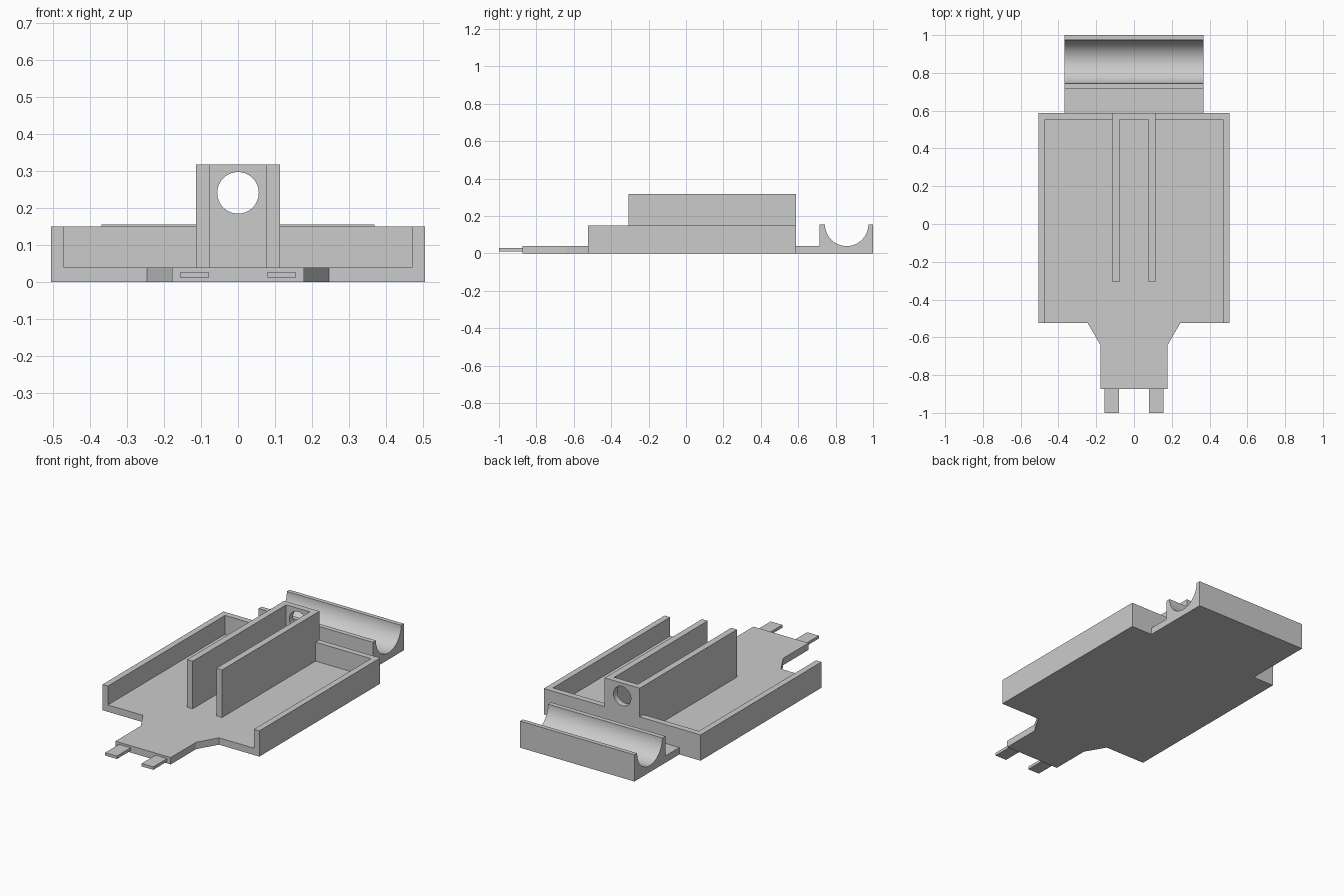
import bpy, bmesh, math
from mathutils import Vector

cube = bpy.data.objects.get("Cube")
if cube:
    bpy.data.objects.remove(cube, do_unlink=True)

grey = bpy.data.materials.new("plain grey")
grey.use_nodes = True
colour = (0.6, 0.6, 0.6, 1)
grey.diffuse_color = colour
grey.node_tree.nodes["Principled BSDF"].inputs["Base Color"].default_value = colour

FLOOR, RIM, TALL = 0.04, 0.15, 0.317      # heights
HALF, INNER = 0.505, 0.47                 # tray half widths
FRONT, BACK, WALL = -0.525, 0.587, 0.035  # tray depth and wall thickness
CH_OUT, CH_IN = 0.113, 0.076              # channel half widths


def extrude(name, points, direction):
    """Solid made by sweeping a flat outline along a direction."""
    bm = bmesh.new()
    face = bm.faces.new([bm.verts.new(p) for p in points])
    swept = bmesh.ops.extrude_face_region(bm, geom=[face])["geom"]
    verts = [v for v in swept if isinstance(v, bmesh.types.BMVert)]
    bmesh.ops.translate(bm, verts=verts, vec=Vector(direction))
    bmesh.ops.recalc_face_normals(bm, faces=bm.faces)
    mesh = bpy.data.meshes.new(name)
    bm.to_mesh(mesh)
    bm.free()
    mesh.materials.append(grey)
    obj = bpy.data.objects.new(name, mesh)
    bpy.context.collection.objects.link(obj)
    return obj


def slab(name, outline, z0, z1):
    return extrude(name, [(x, y, z0) for x, y in outline], (0, 0, z1 - z0))


# Floor plate with the tapered front tongue
half = [(0.178, -0.873), (0.178, -0.64), (0.245, FRONT), (HALF, FRONT), (HALF, BACK)]
slab("floor_plate", half + [(-x, y) for x, y in reversed(half)], 0, FLOOR)

# Tray walls and contact prongs, one on each side
for side, s in (("left", 1), ("right", -1)):
    wall = [(HALF, FRONT), (HALF, BACK), (CH_OUT, BACK), (CH_OUT, BACK - WALL),
            (INNER, BACK - WALL), (INNER, FRONT)]
    slab(side + "_tray_wall", [(s * x, y) for x, y in wall], FLOOR, RIM)
    prong = [(0.08, -1), (0.155, -1), (0.155, -0.873), (0.08, -0.873)]
    slab(side + "_prong", [(s * x, y) for x, y in prong], 0.011, 0.028)

# Tall central channel, open at the front, with a round hole in its back wall
channel_half = [(CH_IN, BACK - WALL), (CH_IN, -0.308), (CH_OUT, -0.308), (CH_OUT, BACK)]
channel = slab("channel", channel_half + [(-x, y) for x, y in reversed(channel_half)],
               FLOOR, TALL)
ring = [math.tau * i / 64 for i in range(64)]
cutter = extrude("hole_cutter",
                 [(0.056 * math.cos(a), 0.5, 0.241 + 0.056 * math.sin(a)) for a in ring],
                 (0, 0.2, 0))
cutter.hide_render = True
cutter.hide_viewport = True
cutter.display_type = 'WIRE'
hole = channel.modifiers.new("hole", 'BOOLEAN')
hole.operation = 'DIFFERENCE'
hole.solver = 'EXACT'
hole.object = cutter

# Rear cradle: a shelf and a block with a half-round trough, swept across x
cy, cz, r = 0.859, 0.155, 0.116
trough = [(cy - r * math.cos(math.pi * i / 40), cz - r * math.sin(math.pi * i / 40))
          for i in range(41)]
section = [(BACK, 0), (BACK, FLOOR), (0.715, FLOOR), (0.715, cz)]
section += trough + [(1, cz), (1, 0)]
cradle = extrude("rear_cradle", [(-0.368, y, z) for y, z in section], (0.736, 0, 0))

# Smooth the curved surfaces, keep the edges sharp
bpy.ops.object.select_all(action='DESELECT')
for obj in (cradle, channel):
    obj.select_set(True)
bpy.context.view_layer.objects.active = cradle
bpy.ops.object.shade_smooth_by_angle(angle=math.radians(30))
